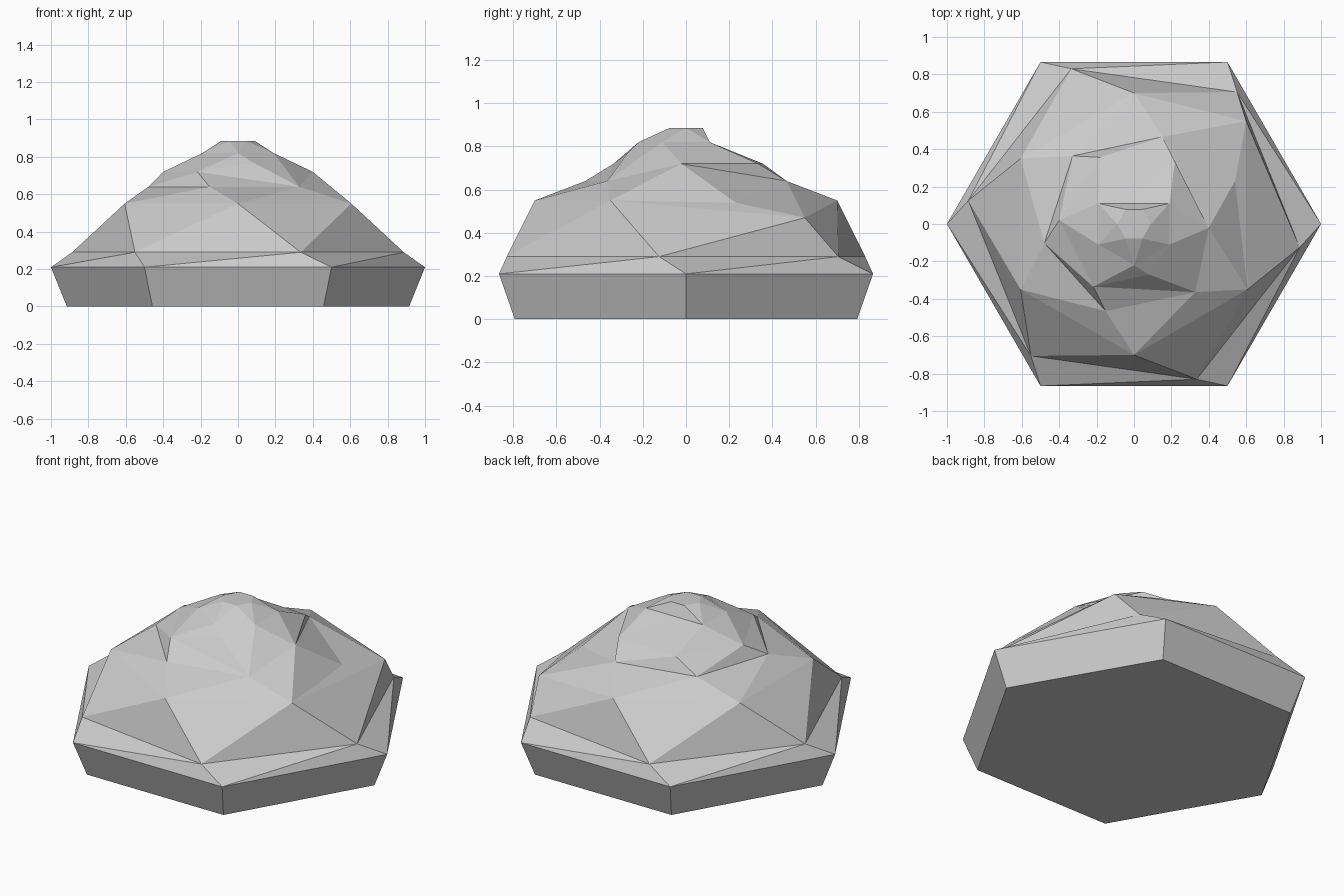
import bpy
import bmesh
from math import cos, sin, radians
from mathutils import Vector

cube = bpy.data.objects.get("Cube")
if cube:
    bpy.data.objects.remove(cube, do_unlink=True)

SIDES = 6

# Stone colour
stone = bpy.data.materials.new("grey_stone")
grey = (0.6, 0.6, 0.6, 1.0)
stone.diffuse_color = grey
stone.use_nodes = True
bsdf = next(n for n in stone.node_tree.nodes if n.type == 'BSDF_PRINCIPLED')
bsdf.inputs["Base Color"].default_value = grey

bm = bmesh.new()


def ring(radius, z, turn):
    """Six corners of a hexagon, turned by an angle in degrees."""
    return [bm.verts.new((radius * cos(radians(turn + 60 * k)),
                          radius * sin(radians(turn + 60 * k)), z))
            for k in range(SIDES)]


def band(low, high, shift):
    """Triangles between two hexagons that are twisted against each other."""
    for k in range(SIDES):
        a, b = low[(k + shift - 1) % SIDES], low[(k + shift) % SIDES]
        c, d = high[k], high[(k + 1) % SIDES]
        bm.faces.new((a, b, c))
        bm.faces.new((b, d, c))


def flip(a, b):
    """Turn the edge between two corners to the other diagonal."""
    bmesh.utils.edge_rotate(bm.edges.get((a, b)), False)


# Base slab: a flared hexagon
foot = ring(0.915, 0.0, 0)
rim = ring(1.0, 0.21, 0)
bm.faces.new(foot[::-1])
for k in range(SIDES):
    n = (k + 1) % SIDES
    bm.faces.new((foot[k], foot[n], rim[n], rim[k]))

# Twisted tiers up to the summit
ledge = ring(0.895, 0.29, -8)
slope = ring(0.70, 0.55, 30)
shoulder = ring(0.49, 0.64, 12)
crag = ring(0.40, 0.72, -3)
crown = ring(0.22, 0.82, 30)
summit = ring(0.09, 0.885, 0)

# Chipped corners
slope[0].co = Vector((0.60, 0.55, 0.47))
shoulder[0].co = Vector((0.54, 0.23, 0.54))
crag[5].co = Vector((0.08, -0.27, 0.77))
crown[1].co = Vector((0.0, 0.11, 0.82))

band(rim, ledge, 0)
band(ledge, slope, 1)
band(slope, shoulder, 0)
band(shoulder, crag, 0)
band(crag, crown, 1)
band(crown, summit, 0)
bm.faces.new(summit)

# Creases that run the other way beside the chips
flip(shoulder[0], crag[1])
flip(shoulder[4], crag[5])
flip(shoulder[5], shoulder[0])
flip(crag[5], crag[0])

bmesh.ops.recalc_face_normals(bm, faces=bm.faces[:])
mesh = bpy.data.meshes.new("rock")
bm.to_mesh(mesh)
bm.free()
mesh.materials.append(stone)
rock = bpy.data.objects.new("rock", mesh)
bpy.context.collection.objects.link(rock)
